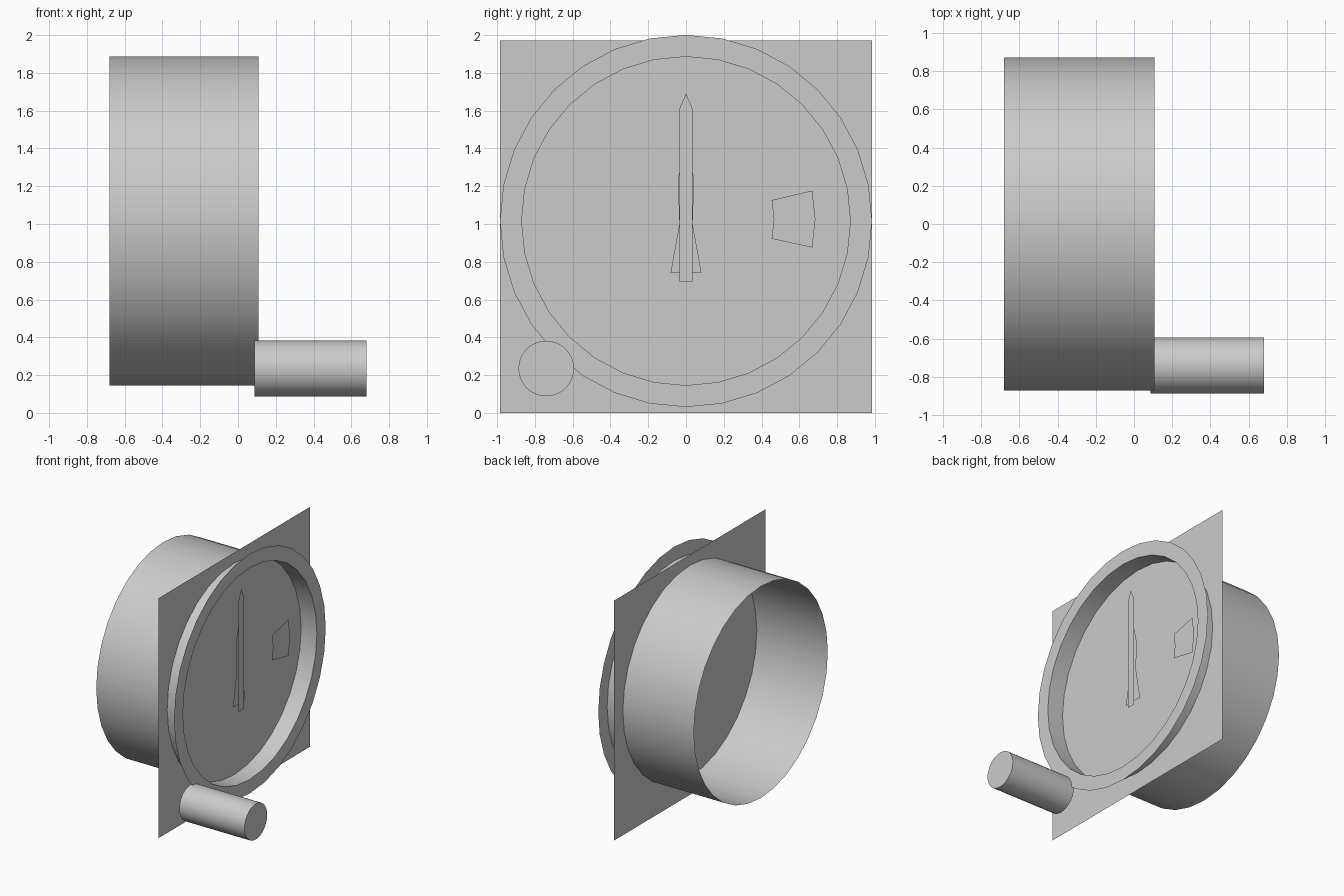
import bpy, bmesh, math
from mathutils import Matrix

if "Cube" in bpy.data.objects:
    bpy.data.objects.remove(bpy.data.objects["Cube"])

grey = bpy.data.materials.new("light grey")
grey.diffuse_color = (0.6, 0.6, 0.6, 1)
grey.use_nodes = True
grey.node_tree.nodes["Principled BSDF"].inputs["Base Color"].default_value = grey.diffuse_color
SIDES = 32
CZ = 1.016          # height of the dial centre


def finish(name, bm, smooth=False):
    me = bpy.data.meshes.new(name)
    bm.to_mesh(me)
    bm.free()
    me.materials.append(grey)
    ob = bpy.data.objects.new(name, me)
    bpy.context.collection.objects.link(ob)
    if smooth:
        bpy.ops.object.select_all(action='DESELECT')
        ob.select_set(True)
        bpy.context.view_layer.objects.active = ob
        bpy.ops.object.shade_smooth_by_angle(angle=math.radians(40))
    return ob


def sheet(name, x, outline):
    """Flat sheet facing +x from (y, z) points."""
    bm = bmesh.new()
    f = bm.faces.new([bm.verts.new((x, y, z)) for y, z in outline])
    f.normal_update()
    if f.normal.x < 0:
        f.normal_flip()
    return finish(name, bm)


def mirrored(half):
    """Close a half outline, listed bottom to top, across y = 0."""
    return half + [(-y, z) for y, z in reversed(half) if y > 0]


def lathe(name, profile, cy, cz):
    """Turn an (x, radius) profile around an axis along x; radius 0 closes an end."""
    bm = bmesh.new()
    rings = []
    for x, r in profile:
        rings.append([bm.verts.new((x, cy + r * math.sin(2 * math.pi * i / SIDES),
                                    cz + r * math.cos(2 * math.pi * i / SIDES)))
                      for i in range(SIDES)])
    for a, b in zip(rings, rings[1:]):
        for i in range(SIDES):
            j = (i + 1) % SIDES
            bm.faces.new((a[i], a[j], b[j], b[i]))
    return bm, rings


# Open housing tube with the flat bezel ring on its front rim
bm, _ = lathe("housing", [(-0.68, 0.87), (0.108, 0.87), (0.108, 0.985)], 0, CZ)
# tube faces outward, bezel faces forward
for f in bm.faces:
    f.normal_update()
    c = f.calc_center_median()
    out = f.normal.y * c.y + f.normal.z * (c.z - CZ)
    if (abs(f.normal.x) > 0.5 and f.normal.x < 0) or (abs(f.normal.x) < 0.5 and out < 0):
        f.normal_flip()
finish("housing_and_bezel", bm, True)

# Square mounting panel, which is also the dial face
sheet("panel", -0.035, [(-0.985, 0), (0.985, 0), (0.985, 1.972), (-0.985, 1.972)])

# Small curved-edge window on the dial
arc = [math.radians(a) for a in (-12.7, 0, 12.7)]
window = [(0.685 * math.cos(a), CZ + 0.01 + 0.685 * math.sin(a)) for a in arc]
window += [(0.465 * math.cos(a), CZ + 0.008 + 0.465 * math.sin(a)) for a in reversed(arc)]
sheet("dial_window", -0.008, window)

# Pointers
sheet("short_pointer", 0.01,
      mirrored([(0.082, 0.74), (0.035, 1.0), (0.043, 1.24), (0, 1.42)]))
sheet("long_pointer", 0.03,
      mirrored([(0.035, 0.695), (0.035, 1.61), (0, 1.69)]))

# Adjusting knob
bm, rings = lathe("knob", [(0.087, 0.147), (0.68, 0.147)], -0.74, 0.235)
for r in rings:
    bm.faces.new(r)
bmesh.ops.recalc_face_normals(bm, faces=bm.faces)
finish("knob", bm, True)
